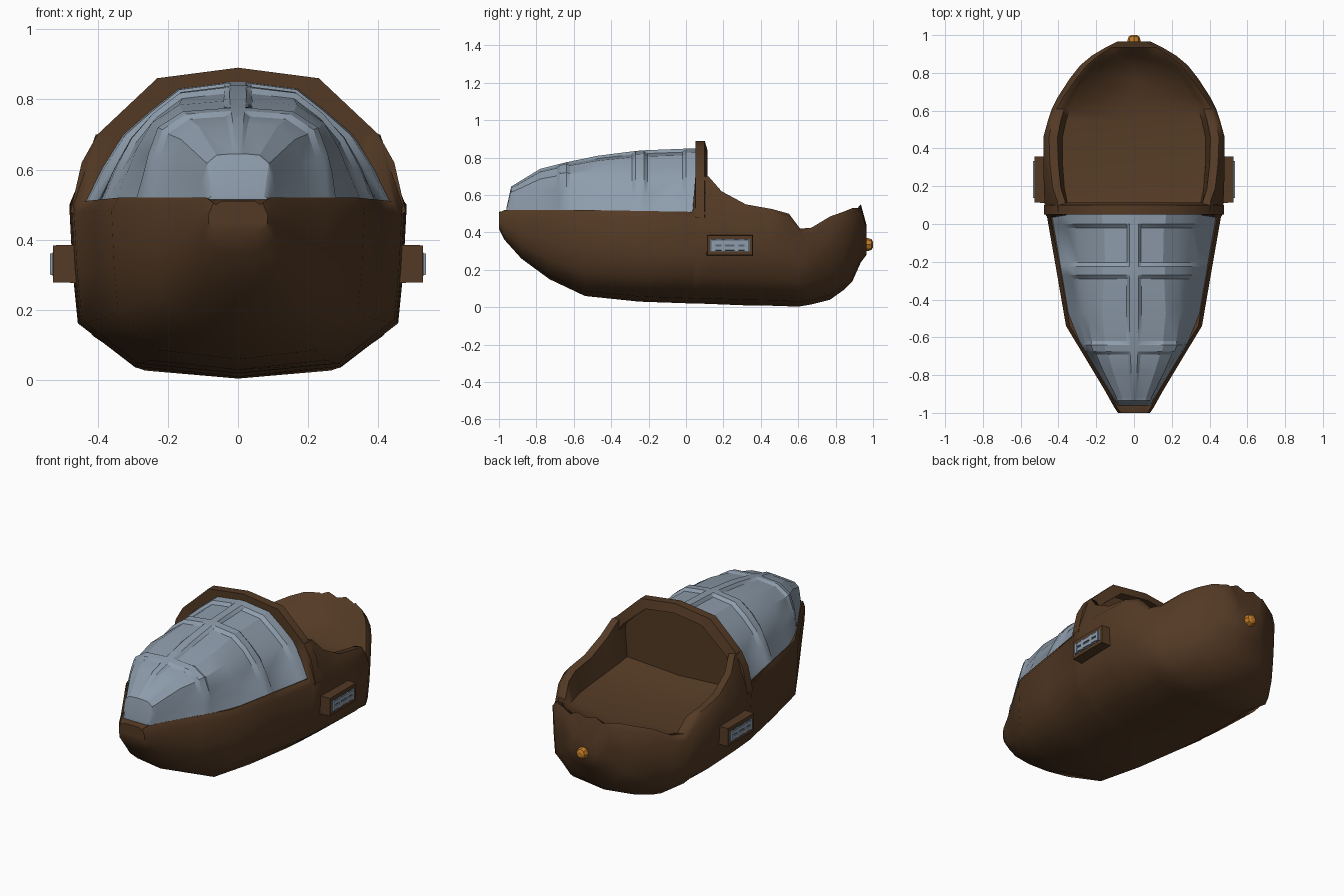
import bpy, bmesh, math

if "Cube" in bpy.data.objects:
    bpy.data.objects.remove(bpy.data.objects["Cube"])


def material(name, rgb):
    m = bpy.data.materials.new(name)
    m.diffuse_color = (*rgb, 1)
    m.use_nodes = True
    m.node_tree.nodes["Principled BSDF"].inputs["Base Color"].default_value = m.diffuse_color
    return m


BROWN = material("brown hull", (0.088, 0.042, 0.018))
GLASS = material("blue grey glass", (0.27, 0.335, 0.41))
DARK = material("dark lamp trim", (0.10, 0.13, 0.17))
ORANGE = material("orange lamp", (0.55, 0.20, 0.02))


def finish(name, bm, mat, angle=40):
    bmesh.ops.recalc_face_normals(bm, faces=bm.faces)
    me = bpy.data.meshes.new(name)
    bm.to_mesh(me)
    bm.free()
    ob = bpy.data.objects.new(name, me)
    bpy.context.collection.objects.link(ob)
    me.materials.append(mat)
    bpy.ops.object.select_all(action='DESELECT')
    ob.select_set(True)
    bpy.context.view_layer.objects.active = ob
    bpy.ops.object.shade_smooth_by_angle(angle=math.radians(angle))
    return ob


def mirror_half(half):
    """Half section (x, z), from centre line to centre line -> closed ring."""
    return half + [(-x, z) for x, z in half[-2:0:-1]]


def loft(name, sections, mat, closed=True, angle=40):
    """Skin a list of (y, ring of (x, z))."""
    bm = bmesh.new()
    rings = [[bm.verts.new((x, y, z)) for x, z in ring] for y, ring in sections]
    n = len(rings[0])
    for a, b in zip(rings, rings[1:]):
        for i in range(n if closed else n - 1):
            j = (i + 1) % n
            bm.faces.new((a[i], a[j], b[j], b[i]))
    if closed:
        bm.faces.new(rings[0])
        bm.faces.new(rings[-1])
    return finish(name, bm, mat, angle)


def lerp_table(table, y):
    for (a, u), (b, v) in zip(table, table[1:]):
        if y <= b:
            return u + (v - u) * max(0, (y - a) / (b - a))
    return table[-1][1]


# hull: y, half width, bottom z, rim x, rim z, basin half width, floor z
stations = [
    (-1.00, .085, .42, .07, .505, .05, .51), (-.97, .105, .36, .09, .52, .06, .515),
    (-.88, .155, .26, .135, .52, .10, .515), (-.73, .245, .15, .225, .52, .18, .515),
    (-.54, .36, .06, .34, .52, .28, .51), (-.25, .41, .03, .39, .515, .33, .51),
    (.035, .46, .02, .44, .51, .38, .51), (.05, .468, .02, .40, .70, .355, .45),
    (.12, .474, .018, .405, .70, .365, .43), (.19, .477, .015, .43, .62, .38, .41),
    (.32, .48, .01, .445, .55, .39, .39), (.46, .48, .008, .45, .525, .39, .375),
    (.55, .455, .005, .43, .50, .37, .37), (.61, .435, .005, .41, .42, .35, .37),
    (.67, .405, .015, .375, .425, .32, .375), (.77, .34, .04, .305, .485, .25, .40),
    (.84, .285, .09, .25, .51, .19, .43), (.89, .225, .14, .19, .53, .10, .48),
    (.935, .15, .24, .12, .53, .06, .53), (.965, .09, .28, .06, .42, .03, .42),
]
sections = []
for y, w, zb, wr, zr, wi, zf in stations:
    belt = min(.5, zr - .035)
    h = belt - zb
    half = [(0, zb), (.61 * w, zb + .06 * h), (.95 * w, zb + .32 * h),
            (.98 * w, zb + .62 * h), (w, belt), (wr, zr),
            (wr * .9, zr - .005), (wi * .97, zf + .02 * (y > .04)), (0, zf)]
    sections.append((y, mirror_half(half)))
loft("hull", sections, BROWN, angle=50)

# hoop behind the canopy, with its bulkhead
outer = [(.477, .48), (.445, .62), (.40, .70), (.23, .86), (0, .89)]
inner = [(.41, .43), (.385, .60), (.34, .68), (.185, .815), (0, .84)]


def arch(pts):
    return pts + [(-x, z) for x, z in pts[-2::-1]]


o, i = arch(outer), arch(inner)
bm = bmesh.new()
loops = [[bm.verts.new((x, y, z)) for x, z in p]
         for p, y in ((i, .05), (o, .05), (o, .10), (i, .115))]
for k in range(4):
    a, b = loops[k], loops[(k + 1) % 4]
    for s in range(len(a) - 1):
        bm.faces.new((a[s], a[s + 1], b[s + 1], b[s]))
bm.faces.new([bm.verts.new((x, .06, z)) for x, z in i])
finish("rear_hoop", bm, BROWN)

# canopy: ribs at full size, panels between them sunk slightly
hull_w = [(-.97, .10), (-.54, .36), (.05, .455)]
top_z = [(-.96, .53), (-.935, .645), (-.78, .74), (-.64, .775), (-.47, .81), (-.25, .838), (.05, .85)]
front = [(1, 0), (.98, .3), (.95, .5), (.87, .8), (.6, .97), (.15, 1), (.08, 1), (0, 1)]
back = [(1, 0), (.89, .28), (.75, .56), (.57, .76), (.39, .94), (.09, .99), (.055, 1), (0, 1)]
rings = [(-.96, 0), (-.935, 0), (-.915, 1), (-.78, 1), (-.69, 1), (-.675, 0), (-.64, 0),
         (-.62, 1), (-.47, 1), (-.29, 1), (-.27, 0), (-.225, 0), (-.205, 1), (-.02, 1),
         (0, 0), (.055, 0)]
sections = []
for y, sunk in rings:
    w = lerp_table(hull_w, y) - .02
    h = lerp_table(top_z, y) - .51
    t = min(1, max(0, (y + .75) / .6))
    half = []
    for k, (f, b) in enumerate(zip(front, back)):
        s = .955 if sunk and 0 < k < 6 else 1
        half.append(((f[0] + (b[0] - f[0]) * t) * w * s, .51 + (f[1] + (b[1] - f[1]) * t) * h * s))
    sections.append((y, half + [(-x, z) for x, z in half[-2::-1]]))
loft("canopy", sections, GLASS, closed=True, angle=25)


def box(name, x, y, z, mat, taper=0):
    bm = bmesh.new()
    bmesh.ops.create_cube(bm, size=1)
    for v in bm.verts:
        k = 1 - taper if v.co.x * (x[0] + x[1]) > 0 else 1
        v.co = ((x[0] + x[1]) / 2 + v.co.x * abs(x[1] - x[0]),
                (y[0] + y[1]) / 2 + v.co.y * k * (y[1] - y[0]),
                (z[0] + z[1]) / 2 + v.co.z * k * (z[1] - z[0]))
    return finish(name, bm, mat, 30)


# side lamps
for s, side in ((1, "right"), (-1, "left")):
    box(side + "_lamp_housing", (.44 * s, .526 * s), (.11, .36), (.277, .386), BROWN, .03)
    box(side + "_lamp_bed", (.50 * s, .5275 * s), (.127, .343), (.297, .364), DARK)
    for k, z in enumerate((.315, .346)):
        box(f"{side}_lamp_bar_{k}", (.51 * s, .534 * s), (.14, .33), (z - .011, z + .011), GLASS, .08)
    for k, y in enumerate((.147, .20, .27, .323)):
        box(f"{side}_lamp_clip_{k}", (.51 * s, .535 * s), (y - .01, y + .01), (.299, .362), GLASS, .05)

# tail lamp
lamp = []
for y, r in ((.93, .034), (.975, .034), (.992, .028), (1.0, .015)):
    lamp.append((y, [(r * math.cos(math.tau * k / 8), .335 + r * math.sin(math.tau * k / 8)) for k in range(8)]))
loft("tail_lamp", lamp, ORANGE, angle=30)
